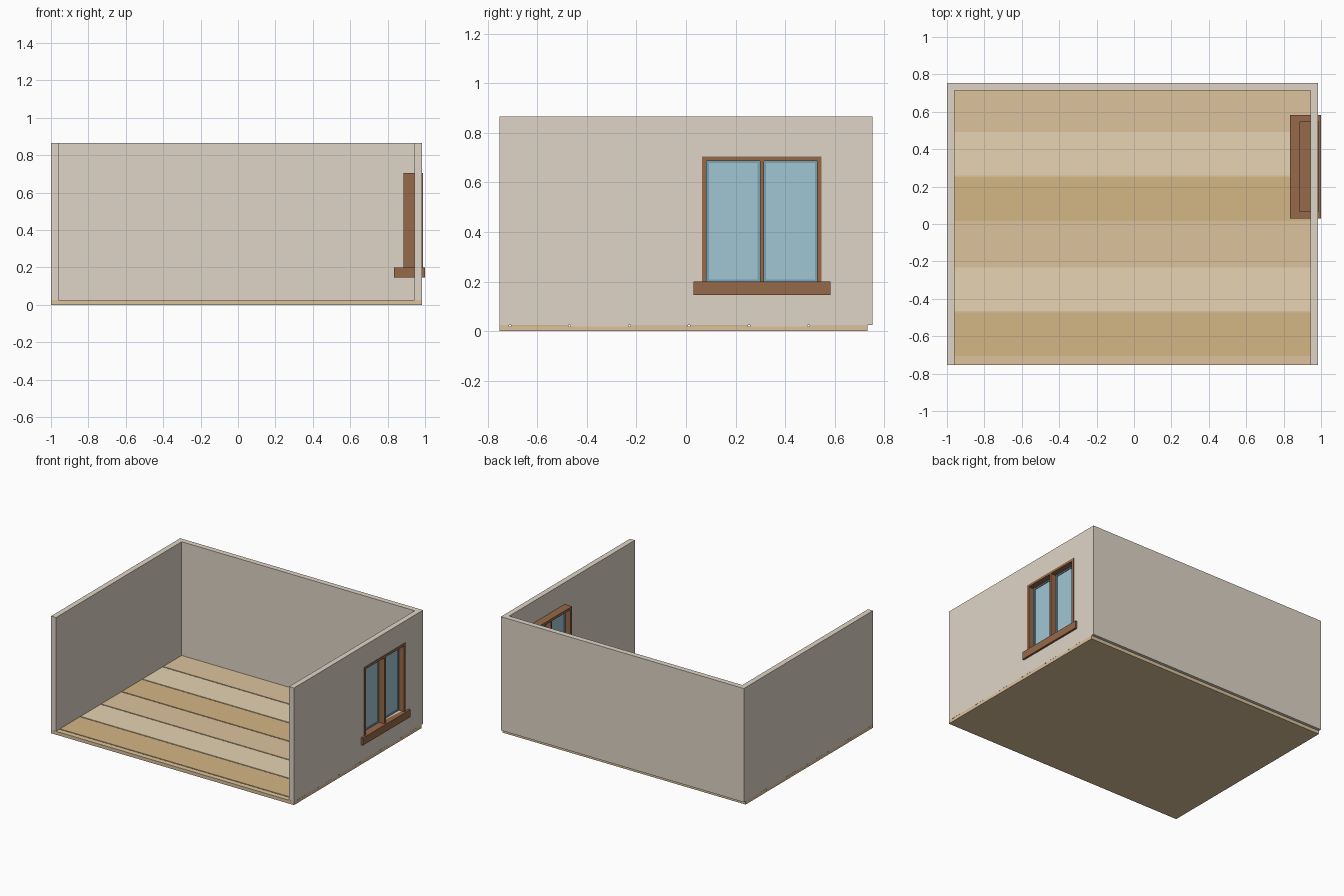
import bpy, bmesh

if "Cube" in bpy.data.objects:
    bpy.data.objects.remove(bpy.data.objects["Cube"])


def material(name, rgb):
    m = bpy.data.materials.new(name)
    m.diffuse_color = (*[(c / 255) ** 2.2 for c in rgb], 1)
    m.use_nodes = True
    m.node_tree.nodes["Principled BSDF"].inputs["Base Color"].default_value = m.diffuse_color
    return m


WALL = material("wall_paint", (222, 212, 197))
WOOD = material("window_wood", (148, 105, 75))
GLASS = material("glass", (160, 196, 212))
SASH = material("sash_blue", (120, 165, 180))
TAN = material("plank_tan", (219, 193, 155))
LIGHT = material("plank_light", (229, 210, 178))
DARK = material("plank_dark", (211, 180, 133))


def prism(name, points, z0, z1, mat):
    """Extrude an xy outline from z0 to z1."""
    bm = bmesh.new()
    face = bm.faces.new([bm.verts.new((x, y, z0)) for x, y in points])
    ext = bmesh.ops.extrude_face_region(bm, geom=[face])
    top = [v for v in ext["geom"] if isinstance(v, bmesh.types.BMVert)]
    bmesh.ops.translate(bm, verts=top, vec=(0, 0, z1 - z0))
    bmesh.ops.recalc_face_normals(bm, faces=bm.faces)
    mesh = bpy.data.meshes.new(name)
    bm.to_mesh(mesh)
    bm.free()
    mesh.materials.append(mat)
    obj = bpy.data.objects.new(name, mesh)
    bpy.context.collection.objects.link(obj)
    return obj


def box(name, x, y, z, mat):
    pts = [(x[0], y[0]), (x[1], y[0]), (x[1], y[1]), (x[0], y[1])]
    return prism(name, pts, z[0], z[1], mat)


def frame(name, x, y, z, w, mat, bottom=True):
    """Rectangular frame in the yz plane made of separate rails."""
    box(name + "_left", x, (y[0], y[0] + w), z, mat)
    box(name + "_right", x, (y[1] - w, y[1]), z, mat)
    inner = (y[0] + w, y[1] - w)
    box(name + "_top", x, inner, (z[1] - w, z[1]), mat)
    if bottom:
        box(name + "_bottom", x, inner, (z[0], z[0] + w), mat)


# Floor: thin base with planks separated by shallow grooves
X0, X1, Y0, Y1, H = -1.0, 0.985, -0.753, 0.753, 0.865
FLOOR_BACK, PITCH, GAP = 0.732, 0.241, 0.008
box("floor_base", (X0, X1), (Y0, FLOOR_BACK), (0, 0.019), TAN)
for i in range(7):
    back = FLOOR_BACK - i * PITCH
    front = max(back - PITCH + GAP, Y0)
    box(f"floor_plank_{i}", (X0, X1), (front, back), (0.019, 0.025),
        (TAN, LIGHT, DARK)[i % 3])

# Walls: three-sided shell open at the front
T = 0.04
walls = prism("walls", [(X0, Y0), (X0 + T, Y0), (X0 + T, Y1 - T), (X1 - T, Y1 - T),
                        (X1 - T, Y0), (X1, Y0), (X1, Y1), (X0, Y1)], 0.0252, H, WALL)

# Window opening
WY, WZ = (0.065, 0.547), (0.2, 0.705)
cutter = box("window_cutter", (0.9, 1.1), WY, WZ, WALL)
cutter.hide_render = True
mod = walls.modifiers.new("opening", "BOOLEAN")
mod.operation, mod.solver, mod.object = "DIFFERENCE", "EXACT", cutter
bpy.context.view_layer.objects.active = walls
bpy.ops.object.modifier_apply(modifier=mod.name)
bpy.data.objects.remove(cutter)

# Window frame, mullion and sill
FX, FW = (0.885, 0.988), 0.018
frame("window_frame", FX, WY, WZ, FW, WOOD, bottom=False)
MY = (0.298, 0.314)
box("window_mullion", FX, MY, (WZ[0], WZ[1] - FW), WOOD)
box("window_sill", (0.835, 1.0), (0.03, 0.583), (0.145, 0.2), WOOD)

# Two glazed sashes
PZ = (WZ[0], WZ[1] - FW)
for side, y in (("near", (WY[0] + FW, MY[0])), ("far", (MY[1], WY[1] - FW))):
    frame(f"sash_{side}", (0.925, 0.945), y, PZ, 0.009, SASH)
    box(f"glass_{side}", (0.931, 0.939), (y[0] + 0.009, y[1] - 0.009),
        (PZ[0] + 0.009, PZ[1] - 0.009), GLASS)
